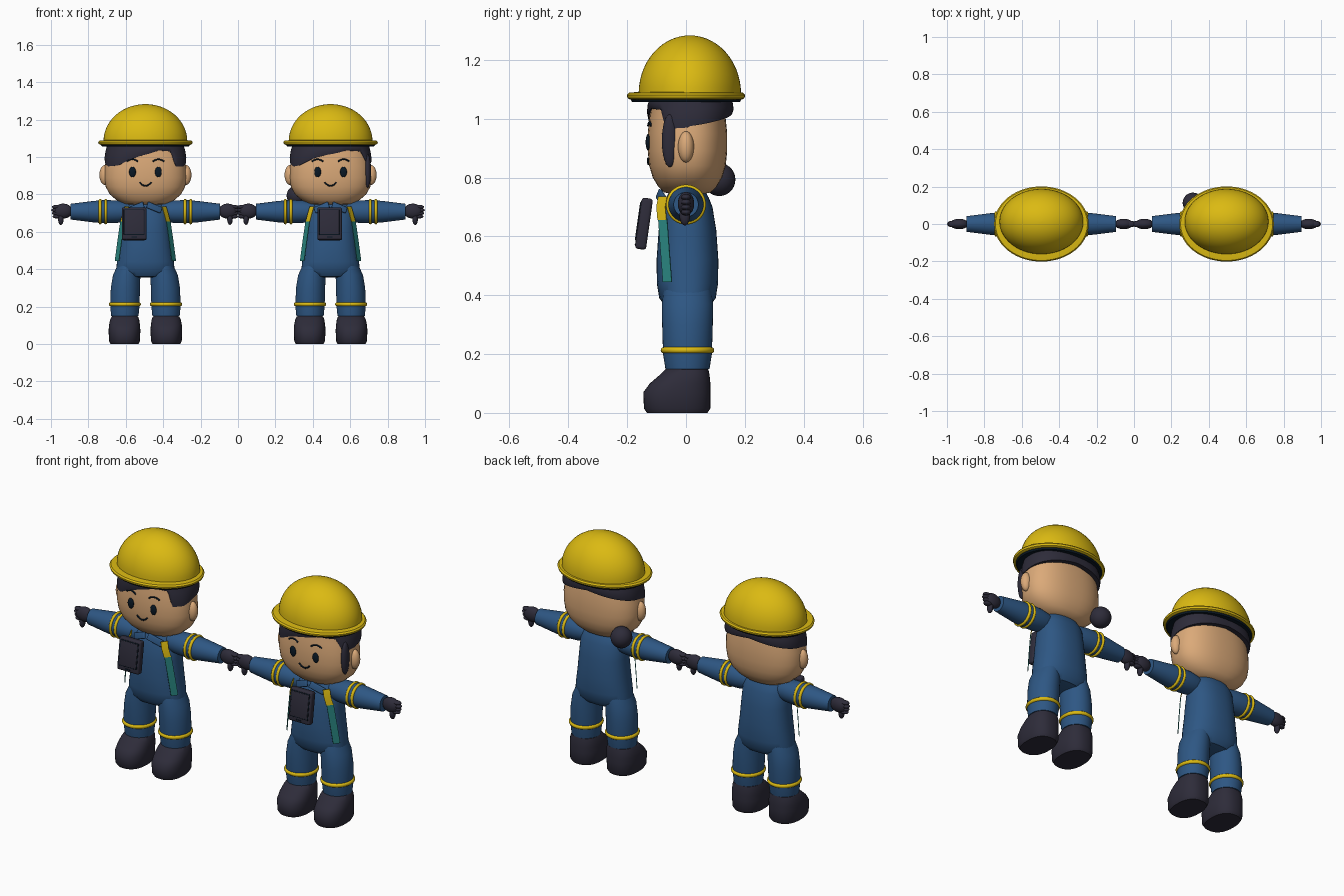
import bpy, bmesh, math
from mathutils import Vector, Matrix

cube = bpy.data.objects.get("Cube")
if cube:
    bpy.data.objects.remove(cube, do_unlink=True)


def material(name, color):
    mat = bpy.data.materials.new(name)
    mat.use_nodes = True
    mat.diffuse_color = (*color, 1)
    mat.node_tree.nodes["Principled BSDF"].inputs["Base Color"].default_value = (*color, 1)
    return mat


YELLOW = material("helmet_yellow", (0.71, 0.49, 0.006))
SKIN = material("skin", (0.71, 0.40, 0.19))
BLUE = material("overall_blue", (0.027, 0.095, 0.23))
DARK = material("charcoal", (0.027, 0.025, 0.042))
BLACK = material("navy_black", (0.003, 0.009, 0.018))
TEAL = material("strap_teal", (0.024, 0.25, 0.23))

origin = Vector()   # centre of the worker being built
prefix = ""


def finish(name, bm, mat, sharp=40):
    """Turn a bmesh into a smooth-shaded object placed at the worker."""
    bmesh.ops.recalc_face_normals(bm, faces=bm.faces)
    mesh = bpy.data.meshes.new(prefix + name)
    bm.to_mesh(mesh)
    bm.free()
    mesh.materials.append(mat)
    for poly in mesh.polygons:
        poly.use_smooth = True
    mesh.set_sharp_from_angle(angle=math.radians(sharp))
    obj = bpy.data.objects.new(prefix + name, mesh)
    obj.location = origin
    bpy.context.collection.objects.link(obj)
    return obj


def oval(angle, hx, hy, power):
    c, s = math.cos(angle), math.sin(angle)
    return (math.copysign(abs(c) ** (2 / power), c) * hx,
            math.copysign(abs(s) ** (2 / power), s) * hy)


def skin_rows(bm, rows, caps=True):
    n = len(rows[0])
    for low, high in zip(rows, rows[1:]):
        for i in range(n):
            j = (i + 1) % n
            bm.faces.new((low[i], low[j], high[j], high[i]))
    if caps:
        bm.faces.new(rows[0])
        bm.faces.new(rows[-1])


def loft(name, rings, mat, power=2, segs=40, axis="z", side=1):
    """Rings are (position, centre a, centre b, half a, half b) along an axis."""
    bm = bmesh.new()
    rows = []
    for pos, ca, cb, ha, hb in rings:
        row = []
        for i in range(segs):
            a, b = oval(math.tau * i / segs, ha, hb, power)
            a, b = a + ca, b + cb
            row.append(bm.verts.new((a * side, b, pos) if axis == "z" else (pos * side, a, b)))
        rows.append(row)
    skin_rows(bm, rows)
    return finish(name, bm, mat)


def blob(name, center, size, mat):
    bm = bmesh.new()
    bmesh.ops.create_uvsphere(bm, u_segments=24, v_segments=14, radius=1)
    bm.transform(Matrix.Translation(center) @ Matrix.Diagonal((*size, 1)))
    return finish(name, bm, mat)


def slab(name, center, size, mat, bevel, tilt=Matrix()):
    bm = bmesh.new()
    bmesh.ops.create_cube(bm, size=1)
    bm.transform(Matrix.Diagonal((*size, 1)))
    bmesh.ops.bevel(bm, geom=bm.edges[:], offset=bevel, segments=3, profile=0.5, affect="EDGES")
    bm.transform(tilt @ Matrix.Translation(center))
    return finish(name, bm, mat, 35)


def band(name, pos, ca, cb, ha, hb, width, mat, axis="z", side=1):
    """Rounded hoop around a limb."""
    steps = [math.pi * k / 6 for k in range(7)]
    rings = [(pos - math.cos(t) * width, ca, cb, ha + math.sin(t) * width, hb + math.sin(t) * width)
             for t in steps]
    loft(name, rings, mat, axis=axis, side=side)


def strap(name, path, side, mat):
    """Thin ribbon wrapping the chest corner."""
    bm = bmesh.new()
    across, out = Vector((0.011, 0.015, 0)), Vector((0.003, -0.002, 0))
    rows = []
    for p in path:
        p = Vector(p)
        corners = (p - across, p + across, p + across + out, p - across + out)
        rows.append([bm.verts.new((c.x * side, c.y, c.z)) for c in corners])
    skin_rows(bm, rows)
    finish(name, bm, mat, 20)


HEAD = [(0.742, 0.07, 0.05), (0.75, 0.115, 0.08), (0.77, 0.155, 0.1), (0.80, 0.19, 0.118),
        (0.84, 0.212, 0.13), (0.89, 0.22, 0.135), (0.95, 0.217, 0.135), (1.0, 0.208, 0.13),
        (1.07, 0.195, 0.12)]
HEAD_POWER = 2.35


def lerp_table(table, t):
    for a, b in zip(table, table[1:]):
        if t <= b[0]:
            f = (t - a[0]) / (b[0] - a[0])
            return [u + (v - u) * f for u, v in zip(a[1:], b[1:])]
    return table[-1][1:]


def face_y(x, z):
    hx, hy = lerp_table(HEAD, z)
    return 0.005 - hy * (1 - abs(x / hx) ** HEAD_POWER) ** (1 / HEAD_POWER)


def face_line(name, points, radius):
    """Thin painted stroke that follows the face."""
    curve = bpy.data.curves.new(prefix + name, "CURVE")
    curve.dimensions = "3D"
    curve.bevel_depth = radius
    curve.use_fill_caps = True
    spline = curve.splines.new("POLY")
    spline.points.add(len(points) - 1)
    for p, (x, z) in zip(spline.points, points):
        p.co = (x, face_y(x, z) - 0.002, z, 1)
    curve.materials.append(BLACK)
    obj = bpy.data.objects.new(prefix + name, curve)
    obj.location = origin
    bpy.context.collection.objects.link(obj)


def hair_cap(fringe):
    """Shell around the head whose lower edge follows the fringe table (degrees, height)."""
    bm = bmesh.new()
    rows, segs = [], 120
    for t, grow in ((0, -0.03), (0, 0), (0.25, 0.006), (0.6, 0.007), (1, 0.004)):
        row = []
        for i in range(segs):
            low = lerp_table(fringe, 360 * i / segs)[0]
            z = low + (1.068 - low) * t
            hx, hy = lerp_table(HEAD, z)
            x, y = oval(math.tau * i / segs, hx + 0.004 + grow, hy + 0.015 + grow, HEAD_POWER)
            row.append(bm.verts.new((x, y + 0.015, z)))
        rows.append(row)
    skin_rows(bm, rows, caps=False)
    finish("hair", bm, DARK)


def build_worker(label, x, fringe, tablet_x):
    global origin, prefix
    origin, prefix = Vector((x, 0, 0)), label + "_"
    # Head, hair and face
    loft("head", [(z, 0, 0.005, hx, hy) for z, hx, hy in HEAD], SKIN, HEAD_POWER, 48)
    hair_cap(fringe)
    face_line("mouth", [(k * 0.008, 0.846 + 0.0012 * k * k) for k in range(-4, 5)], 0.004)
    for s, tag in ((1, "left_"), (-1, "right_")):
        blob(tag + "ear", (s * 0.217, 0, 0.904), (0.029, 0.027, 0.053), SKIN)
        blob(tag + "eye", (s * 0.069, face_y(0.069, 0.92) - 0.003, 0.92), (0.018, 0.008, 0.028), BLACK)
        face_line(tag + "brow", [(s * (0.07 + k * 0.01), 0.988 - 0.0013 * k * k)
                                 for k in range(-3, 4)], 0.004)
    # Hard hat
    arc = [math.pi / 2 * k / 14 for k in range(14)] + [1.56]
    loft("helmet_dome", [(1.085 + 0.198 * math.sin(t), 0, 0.013, 0.224 * math.cos(t), 0.174 * math.cos(t))
                         for t in arc], YELLOW, segs=56)
    loft("helmet_brim", [(1.065, 0, 0, 0.24, 0.19), (1.07, 0, 0, 0.25, 0.199), (1.08, 0, 0, 0.253, 0.201),
                         (1.088, 0, 0, 0.246, 0.195), (1.09, 0, 0, 0.22, 0.175)], YELLOW, segs=56)
    loft("helmet_lining", [(1.056, 0, 0, 0.232, 0.183), (1.066, 0, 0, 0.238, 0.188)], BLACK, segs=56)
    # Overalls
    body = [(0.355, 0.06, 0.04), (0.362, 0.12, 0.075), (0.39, 0.157, 0.096), (0.44, 0.152, 0.104),
            (0.52, 0.14, 0.105), (0.62, 0.131, 0.098), (0.70, 0.125, 0.085), (0.73, 0.112, 0.073),
            (0.755, 0.09, 0.06)]
    loft("torso", [(z, 0, 0.005, hx, hy) for z, hx, hy in body], BLUE, 2.3)
    for s, tag in ((1, "left_"), (-1, "right_")):
        lean = Matrix.Translation((s * 0.047, -0.083, 0.73)) @ Matrix.Rotation(s * 0.3, 4, "Y") \
            @ Matrix.Rotation(-0.35, 4, "X") @ Matrix.Rotation(s * 0.25, 4, "Z")
        slab(tag + "collar", (0, 0, 0), (0.085, 0.014, 0.035), BLUE, 0.005, lean)
        loft(tag + "leg", [(0.15, 0.11, 0.005, 0.073, 0.075), (0.2, 0.11, 0.005, 0.078, 0.083),
                           (0.3, 0.107, 0.005, 0.078, 0.086), (0.37, 0.1, 0.005, 0.073, 0.087),
                           (0.43, 0.085, 0.005, 0.06, 0.08)], BLUE, side=s)
        band(tag + "leg_band", 0.213, 0.11, 0.005, 0.075, 0.08, 0.011, YELLOW, side=s)
        loft(tag + "boot", [(0, 0.112, -0.03, 0.074, 0.103), (0.015, 0.112, -0.03, 0.082, 0.113),
                            (0.07, 0.112, -0.031, 0.085, 0.114), (0.1, 0.112, -0.02, 0.083, 0.103),
                            (0.13, 0.111, -0.004, 0.078, 0.084), (0.148, 0.11, 0.003, 0.07, 0.073),
                            (0.155, 0.11, 0.004, 0.05, 0.055)], DARK, 2.4, side=s)
        # Sleeve with a pair of bands
        sleeve = [(0.05, 0.04), (0.1, 0.052), (0.15, 0.06), (0.22, 0.062), (0.28, 0.057), (0.4, 0.042)]
        loft(tag + "sleeve", [(p, 0, 0.708, r, r) for p, r in sleeve], BLUE, axis="x", side=s)
        for k, p in enumerate((0.212, 0.242)):
            band(tag + f"sleeve_band_{k}", p, 0, 0.708, 0.06, 0.06, 0.008, YELLOW, "x", s)
        # Gloved hand
        blob(tag + "palm", (s * 0.44, 0, 0.711), (0.05, 0.028, 0.04), DARK)
        blob(tag + "thumb", (s * 0.452, -0.004, 0.67), (0.015, 0.018, 0.033), DARK)
        for k in range(4):
            blob(tag + f"finger_{k}", (s * (0.478 - 0.004 * abs(k - 2)), 0, 0.682 + 0.017 * k),
                 (0.026, 0.017, 0.011), DARK)
        # Hanging chest straps
        strap(tag + "strap_top", [(0.098, -0.078, 0.735), (0.108, -0.084, 0.7), (0.12, -0.08, 0.655)], s, YELLOW)
        strap(tag + "strap", [(0.12, -0.078, 0.66), (0.136, -0.07, 0.55), (0.15, -0.062, 0.445)], s, TEAL)
    # Tablet on the chest
    tilt = Matrix.Translation((tablet_x, -0.143, 0.643)) @ Matrix.Rotation(-0.14, 4, "X")
    slab("tablet", (0, 0, 0), (0.132, 0.038, 0.175), DARK, 0.01, tilt)
    slab("tablet_trim", (0, -0.018, 0.006), (0.112, 0.006, 0.138), BLACK, 0.002, tilt)
    slab("tablet_screen", (0, -0.02, 0.006), (0.104, 0.006, 0.13), DARK, 0.002, tilt)
    slab("tablet_button", (0, -0.019, -0.074), (0.03, 0.004, 0.006), BLACK, 0.001, tilt)


build_worker("right_worker", -0.495,
             [(0, 0.975), (90, 1.02), (180, 0.975), (208, 0.95), (232, 0.955), (250, 0.985), (286, 1.035),
              (308, 1.03), (314, 0.95), (335, 0.95), (360, 0.975)], -0.06)
build_worker("left_worker", 0.495,
             [(0, 0.975), (90, 1.02), (180, 0.975), (208, 0.95), (224, 0.955), (250, 0.995), (290, 1.035),
              (318, 1.03), (330, 0.965), (360, 0.97)], -0.005)

# Side lock and low bun of the second worker
blob("side_lock", (0.198, -0.055, 0.925), (0.018, 0.027, 0.09), DARK)
blob("hair_bun", (-0.18, 0.113, 0.793), (0.055, 0.055, 0.056), DARK)
